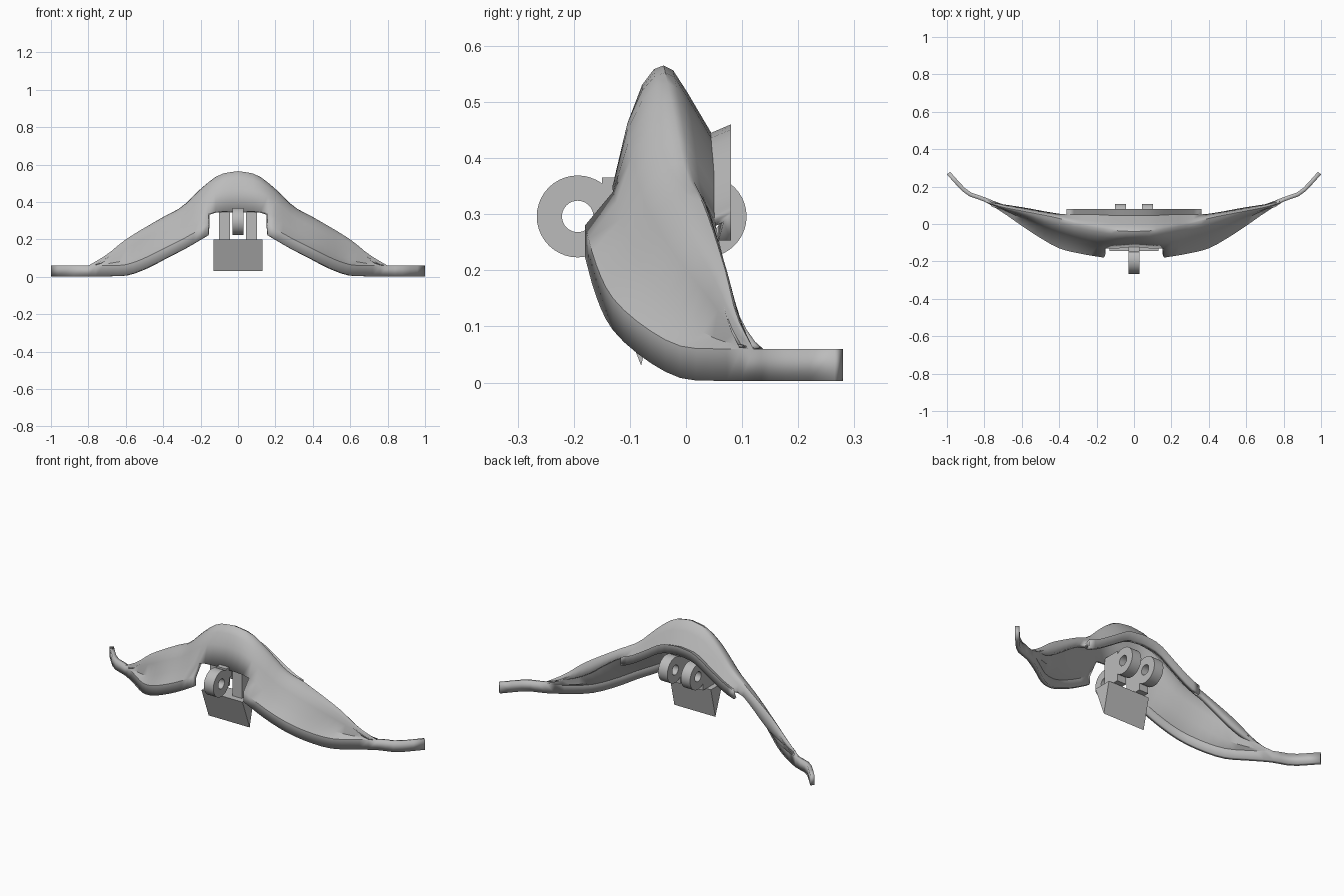
import bpy
import bmesh
import math

cube = bpy.data.objects.get("Cube")
if cube:
    bpy.data.objects.remove(cube)

grey = bpy.data.materials.new("plain grey")
grey.use_nodes = True
tone = (0.5, 0.5, 0.5, 1)
grey.diffuse_color = tone
grey.node_tree.nodes["Principled BSDF"].inputs["Base Color"].default_value = tone


def finish(bm, name, angle=35):
    """Turn a bmesh into a shaded grey object."""
    mesh = bpy.data.meshes.new(name)
    bm.to_mesh(mesh)
    bm.free()
    mesh.materials.append(grey)
    obj = bpy.data.objects.new(name, mesh)
    bpy.context.collection.objects.link(obj)
    bpy.ops.object.select_all(action="DESELECT")
    obj.select_set(True)
    bpy.context.view_layer.objects.active = obj
    bpy.ops.object.shade_smooth_by_angle(angle=math.radians(angle))
    return obj


def rail(points, x):
    """Smoothly interpolated (y, z) of a rail at distance x from the middle."""
    x = min(max(x, points[0][0]), points[-1][0])
    last = len(points) - 1
    i = max(k for k in range(last) if points[k][0] <= x + 1e-6)

    def slope(k, axis):
        a, b = points[max(k - 1, 0)], points[min(k + 1, last)]
        return (b[axis] - a[axis]) / (b[0] - a[0])

    p, q = points[i], points[i + 1]
    width = q[0] - p[0]
    t = (x - p[0]) / width
    s = t * t * (3 - 2 * t)
    return [p[a] + (q[a] - p[a]) * s
            + width * t * (1 - t) * ((1 - t) * slope(i, a) - t * slope(i + 1, a))
            for a in (1, 2)]


# Rails of the arched shell: (distance from middle, y, z)
front = [(.16, -.18, .28), (.28, -.16, .21), (.4, -.13, .15), (.5, -.075, .1),
         (.6, -.01, .065), (.7, .06, .06), (.8, .12, .06), (.9, .16, .06), (1, .265, .06)]
crease = [(0, -.125, .35), (.16, -.13, .34), (.3, -.1, .25), (.45, -.05, .17),
          (.6, .03, .09), (.8, .12, .06)]
ridge = [(0, -.04, .565), (.1, -.035, .545), (.2, -.02, .47), (.3, 0, .375),
         (.4, .03, .32), (.6, .07, .2), (.7, .09, .12), (.8, .12, .06)]
valley = [(0, .045, .445), (.1, .045, .43), (.2, .05, .37), (.3, .05, .31),
          (.4, .055, .27), (.6, .09, .13), (.8, .12, .06)]
front_bulge = [(0, 0), (.27, .55), (.55, .84), (.8, .97)]
back_bulge = [(0, 0), (.2, .07), (.5, .4), (1, 1)]


def blend(a, b, weights):
    return [(a[0] + (b[0] - a[0]) * u, a[1] + (b[1] - a[1]) * v) for u, v in weights]


def section(x):
    """Outer cross-section of the shell from the front hem to the back lip."""
    f, c, r, v = (rail(line, x) for line in (front, crease, ridge, valley))
    hem = [(f[0], f[1] - .057), (f[0], f[1])]
    lip = [(.08, v[1] + .015), (.08, v[1] - .035)]
    return hem + blend(c, r, front_bulge) + blend(r, v, back_bulge) + lip


# Arched shell with notched front, back lip and swept tips
steps = 25
bm = bmesh.new()
rows = []
for i in range(-steps, steps + 1):
    x = i / steps
    rows.append([bm.verts.new((x, y, z)) for y, z in section(abs(x))])
for i in range(2 * steps):
    middle = abs((i + .5) / steps - 1)
    for j in range(len(rows[0]) - 1):
        in_notch = middle < .16 and j < 2
        past_lip = middle > .36 and j > 8
        past_wing = middle > .8 and j > 0
        if not (in_notch or past_lip or past_wing):
            a, b = rows[i], rows[i + 1]
            bm.faces.new((a[j], b[j], b[j + 1], a[j + 1]))
bmesh.ops.delete(bm, geom=[v for v in bm.verts if not v.link_faces], context="VERTS")
bmesh.ops.remove_doubles(bm, verts=bm.verts, dist=.0005)
shell = finish(bm, "arched_shell", 40)
wall = shell.modifiers.new("wall", "SOLIDIFY")
wall.thickness = .022
wall.offset = -1


def add_box(bm, x, ys, zs):
    """Box spanning x, y and z ranges."""
    box = bmesh.ops.create_cube(bm, size=1)["verts"]
    for v in box:
        v.co = (x[v.co.x > 0], ys[v.co.y > 0], zs[v.co.z > 0])


def lug(name, x, y, half_width, arm_y, arm_z):
    """Pierced round lug with an arm that joins the shell."""
    bm = bmesh.new()
    sides = 40
    loops = []
    for k in range(sides):
        a = math.tau * k / sides
        loops.append([bm.verts.new((x + s * half_width, y + r * math.cos(a), .296 + r * math.sin(a)))
                      for s, r in ((-1, .073), (1, .073), (1, .028), (-1, .028))])
    for k in range(sides):
        a, b = loops[k], loops[(k + 1) % sides]
        for j in range(4):
            n = (j + 1) % 4
            bm.faces.new((a[j], a[n], b[n], b[j]))
    add_box(bm, (x - half_width, x + half_width), arm_y, arm_z)
    bmesh.ops.recalc_face_normals(bm, faces=bm.faces)
    finish(bm, name)


# Front lug and the pair of back lugs
lug("front_lug", 0, -.193, .03, (-.15, -.1), (.305, .365))
for side, label in ((1, "left"), (-1, "right")):
    lug(label + "_back_lug", side * .072, .035, .029, (-.11, -.01), (.2, .37))

# Hanging wedge block under the lugs
bm = bmesh.new()
ends = [[bm.verts.new((x, y, z)) for y, z in ((-.145, .2), (-.08, .03), (-.04, .2))]
        for x in (-.13, .13)]
for end in ends:
    bm.faces.new(end)
for k in range(3):
    n = (k + 1) % 3
    bm.faces.new((ends[0][k], ends[0][n], ends[1][n], ends[1][k]))
bmesh.ops.recalc_face_normals(bm, faces=bm.faces)
finish(bm, "wedge_block")
